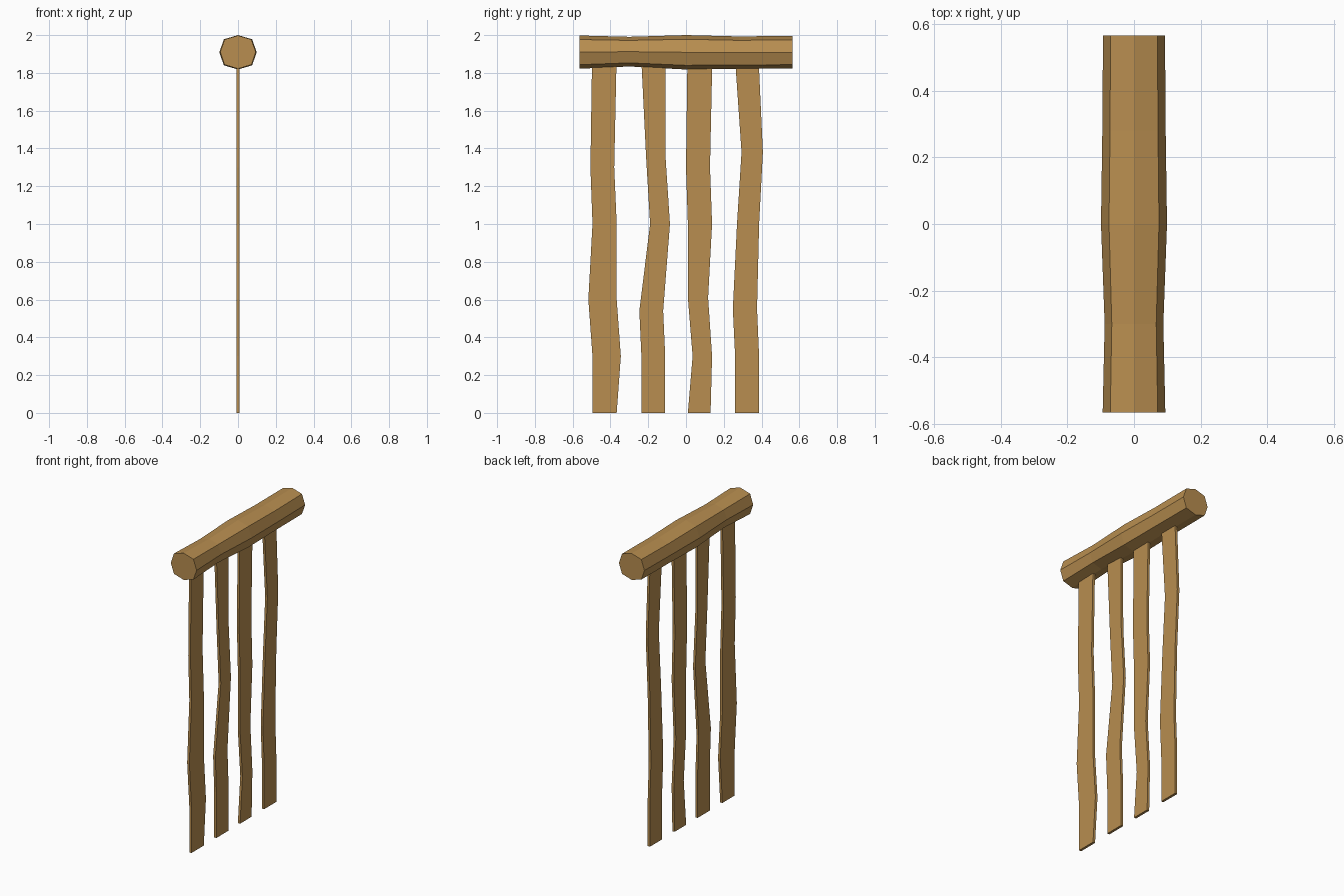
import bpy
import bmesh
from math import sin, cos, pi

cube = bpy.data.objects.get("Cube")
if cube:
    bpy.data.objects.remove(cube, do_unlink=True)

wood = bpy.data.materials.new("warm_wood")
wood.use_nodes = True
colour = (0.48, 0.27, 0.08, 1)
wood.diffuse_color = colour
wood.node_tree.nodes["Principled BSDF"].inputs["Base Color"].default_value = colour


def loft(name, rings):
    """Skin a row of matching rings and cap both ends."""
    bm = bmesh.new()
    loops = [[bm.verts.new(p) for p in ring] for ring in rings]
    n = len(loops[0])
    for a, b in zip(loops, loops[1:]):
        for i in range(n):
            j = (i + 1) % n
            bm.faces.new((a[i], a[j], b[j], b[i]))
    bm.faces.new(loops[0])
    bm.faces.new(loops[-1])
    bmesh.ops.recalc_face_normals(bm, faces=bm.faces)
    mesh = bpy.data.meshes.new(name)
    bm.to_mesh(mesh)
    bm.free()
    mesh.materials.append(wood)
    obj = bpy.data.objects.new(name, mesh)
    bpy.context.collection.objects.link(obj)


# Eight-sided log: y, half width, bottom, top
sections = [(-0.565, 0.094, 1.822, 1.998), (-0.3, 0.088, 1.834, 1.991),
            (0, 0.099, 1.818, 2.0), (0.28, 0.095, 1.822, 1.993),
            (0.565, 0.093, 1.822, 1.996)]


def log_ring(y, half, low, high):
    mid, rise = (low + high) / 2, (high - low) / 2
    # The diagonal corners sit slightly outside a true octagon
    return [(half * cos(k * pi / 4) * (1 + 0.07 * (k % 2)), y,
             mid + rise * sin(k * pi / 4) * (1 + 0.07 * (k % 2))) for k in range(8)]


loft("top_log", [log_ring(*s) for s in sections])

# Wavy hanging slats: rows of z, near edge y, far edge y
slats = [
    [(0, -.495, -.367), (.3, -.495, -.345), (.6, -.517, -.367),
     (1, -.495, -.367), (1.3, -.506, -.38), (1.9, -.497, -.367)],
    [(0, -.236, -.11), (.3, -.236, -.11), (.54, -.247, -.121),
     (1, -.19, -.085), (1.35, -.211, -.108), (1.9, -.238, -.11)],
    [(0, .01, .13), (.3, .035, .138), (.61, .01, .117),
     (1, .01, .138), (1.3, 0, .127), (1.9, .008, .14)],
    [(0, .26, .387), (.3, .26, .387), (.55, .248, .376),
     (1, .27, .387), (1.38, .294, .407), (1.9, .258, .383)],
]
T = 0.008
for n, rows in enumerate(slats, 1):
    loft(f"hanging_slat_{n}",
         [[(-T, a, z), (T, a, z), (T, b, z), (-T, b, z)] for z, a, b in rows])
